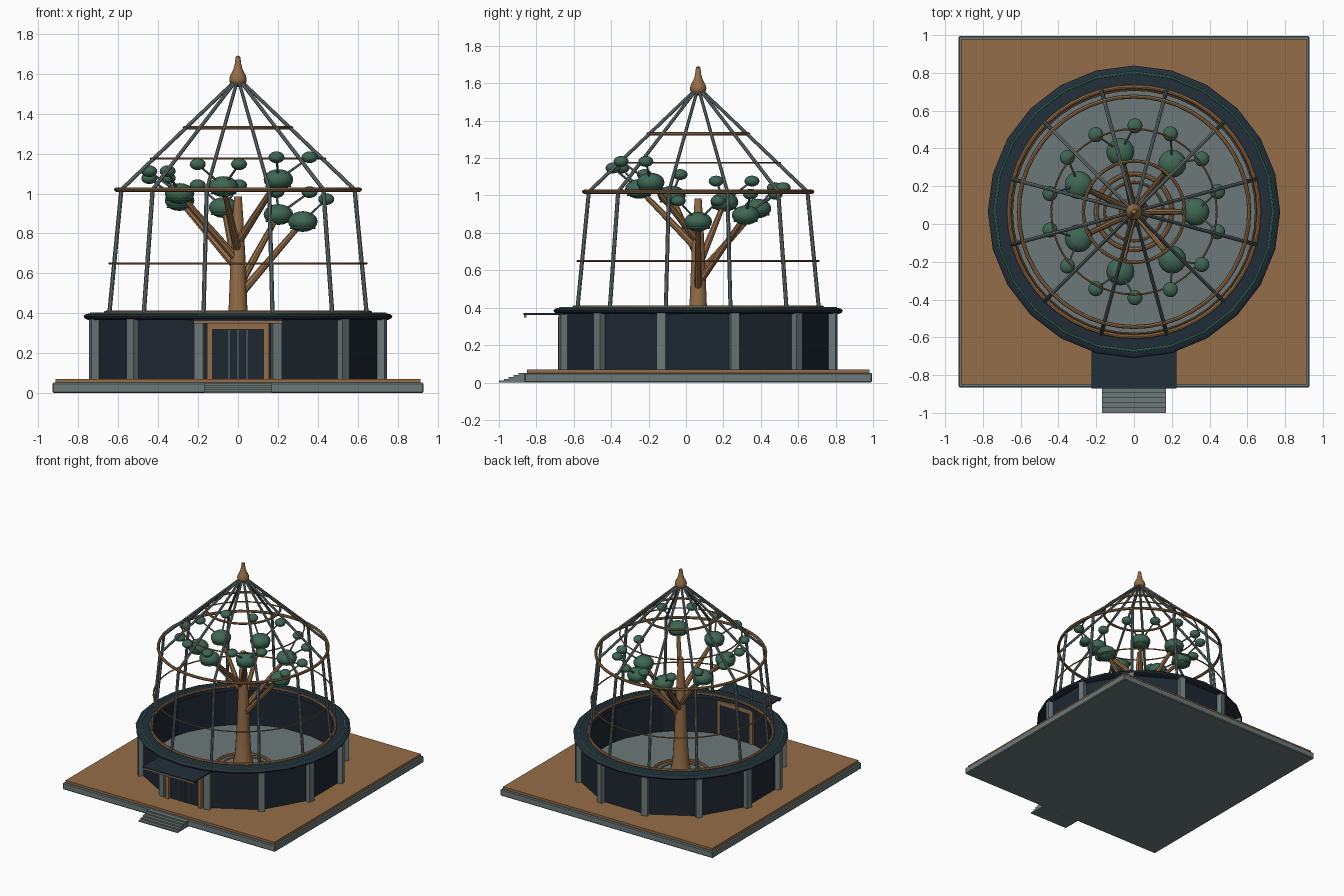
import bpy, bmesh, math
from mathutils import Vector

if "Cube" in bpy.data.objects:
    bpy.data.objects.remove(bpy.data.objects["Cube"])

CY = 0.065                      # centre of the round pavilion in y
C = Vector((0, CY, 0))
FLOOR = 0.07


def material(name, rgb):
    m = bpy.data.materials.new(name)
    m.diffuse_color = (*rgb, 1)
    m.use_nodes = True
    m.node_tree.nodes["Principled BSDF"].inputs["Base Color"].default_value = m.diffuse_color
    return m


WOOD = material("warm_wood", (0.30, 0.155, 0.065))
STONE = material("grey_stone", (0.15, 0.19, 0.19))
NAVY = material("dark_navy", (0.016, 0.028, 0.042))
GLASS = material("dark_glass", (0.013, 0.021, 0.031))
LEAF = material("leaf_green", (0.05, 0.135, 0.09))
BRIGHT = material("bright_green", (0.055, 0.25, 0.15))


def finish(name, bm, mat, smooth=True):
    bmesh.ops.recalc_face_normals(bm, faces=bm.faces)
    me = bpy.data.meshes.new(name)
    bm.to_mesh(me)
    bm.free()
    me.materials.append(mat)
    ob = bpy.data.objects.new(name, me)
    bpy.context.collection.objects.link(ob)
    if smooth:
        bpy.ops.object.select_all(action='DESELECT')
        ob.select_set(True)
        bpy.context.view_layer.objects.active = ob
        bpy.ops.object.shade_smooth_by_angle(angle=math.radians(35))
    return ob


def box(name, x0, x1, y0, y1, z0, z1, mat, bevel=0):
    bm = bmesh.new()
    bmesh.ops.create_cube(bm, size=1)
    for v in bm.verts:
        v.co = Vector(((x0 + x1) / 2 + v.co.x * (x1 - x0),
                       (y0 + y1) / 2 + v.co.y * (y1 - y0),
                       (z0 + z1) / 2 + v.co.z * (z1 - z0)))
    if bevel:
        bmesh.ops.bevel(bm, geom=bm.edges[:], offset=bevel, segments=1, affect='EDGES')
    return finish(name, bm, mat, False)


def lathe(name, profile, segs, mat, closed=False, turn=0, smooth=True):
    """Spin (radius, z) points around the pavilion axis."""
    bm = bmesh.new()
    rings = []
    for i in range(segs):
        a = math.tau * i / segs + turn
        rings.append([bm.verts.new((r * math.cos(a), CY + r * math.sin(a), z))
                      for r, z in profile])
    n = len(profile)
    for i in range(segs):
        p, q = rings[i], rings[(i + 1) % segs]
        for j in range(n if closed else n - 1):
            k = (j + 1) % n
            bm.faces.new((p[j], q[j], q[k], p[k]))
    bmesh.ops.remove_doubles(bm, verts=bm.verts, dist=1e-5)
    return finish(name, bm, mat, smooth)


def hoop(name, radius, z, thick, mat, segs=48):
    prof = [(radius + thick * math.cos(math.tau * k / 8),
             z + thick * math.sin(math.tau * k / 8)) for k in range(8)]
    return lathe(name, prof, segs, mat, closed=True)


def rod(name, a, b, r0, r1, mat, sides=8):
    a, b = Vector(a), Vector(b)
    bm = bmesh.new()
    bmesh.ops.create_cone(bm, cap_ends=True, segments=sides, radius1=r0, radius2=r1,
                          depth=(b - a).length)
    rot = (b - a).to_track_quat('Z', 'Y').to_matrix()
    bmesh.ops.rotate(bm, cent=(0, 0, 0), matrix=rot, verts=bm.verts)
    bmesh.ops.translate(bm, vec=(a + b) / 2, verts=bm.verts)
    return finish(name, bm, mat, True)


def blob(name, c, r, h, mat):
    bm = bmesh.new()
    bmesh.ops.create_uvsphere(bm, u_segments=16, v_segments=10, radius=1)
    for v in bm.verts:
        v.co = Vector((v.co.x * r, v.co.y * r, v.co.z * h)) + Vector(c)
    return finish(name, bm, mat, True)


def polar(r, a, z):
    return C + Vector((r * math.cos(a), r * math.sin(a), z))


# Square base, deck and front steps
box("base_slab", -0.93, 0.93, CY - 0.93, CY + 0.93, 0, 0.052, STONE, 0.006)
box("wood_deck", -0.915, 0.915, CY - 0.915, CY + 0.915, 0.05, FLOOR, WOOD)
for i in range(5):
    box("front_step", -0.17, 0.17, -1.0 + 0.026 * i, -0.86, 0.01 * i, 0.01 * (i + 1), STONE)

# Round floor, glazed wall and rim roof
lathe("inner_floor", [(0, 0.08), (0.70, 0.08), (0.70, 0.06), (0, 0.06)], 48, STONE)
lathe("glass_wall", [(0.735, FLOOR), (0.735, 0.375), (0.715, 0.375), (0.715, FLOOR)], 12,
      GLASS, True, math.radians(15), False)
lathe("rim_roof", [(0.65, 0.372), (0.75, 0.366), (0.768, 0.374), (0.774, 0.385),
                   (0.762, 0.396), (0.74, 0.40), (0.65, 0.40)], 24, NAVY, True)
hoop("rim_green_line", 0.737, 0.399, 0.006, BRIGHT, 24)
hoop("rim_wood_curb", 0.662, 0.402, 0.011, WOOD)

# Columns and cage ribs, twelve around
for i in range(12):
    a = math.radians(15 + 30 * i)
    col = box("wall_column", -0.024, 0.024, -0.024, 0.024, FLOOR, 0.372, STONE)
    col.location = polar(0.742, a, 0)
    col.rotation_euler.z = a
    rod("lower_rib", polar(0.668, a, 0.395), polar(0.605, a, 1.02), 0.011, 0.011, STONE)
    rod("upper_rib", polar(0.605, a, 1.02), polar(0.015, a, 1.565), 0.010, 0.009, STONE)

# Cage hoops and finial
for r, z, t in ((0.645, 0.65, 0.005), (0.61, 1.02, 0.011), (0.438, 1.175, 0.005),
                (0.268, 1.33, 0.009)):
    hoop("cage_hoop", r, z, t, WOOD)
lathe("roof_finial", [(0, 1.535), (0.028, 1.54), (0.042, 1.56), (0.044, 1.575),
                      (0.038, 1.595), (0.024, 1.62), (0.016, 1.65), (0.012, 1.685),
                      (0, 1.692)], 16, WOOD)

# Entrance: doors, frame and canopy
WY = CY - 0.71
box("door_leaves", -0.135, 0.135, WY - 0.018, WY + 0.03, FLOOR, 0.32, GLASS)
for s in (-1, 1):
    x = 0.142 * s
    box("door_post", x - 0.014, x + 0.014, WY - 0.04, WY + 0.035, FLOOR, 0.345, WOOD)
    box("door_handle_bar", 0.045 * s - 0.002, 0.045 * s + 0.002, WY - 0.024, WY - 0.016,
        FLOOR, 0.315, STONE)
box("door_centre_bar", -0.002, 0.002, WY - 0.024, WY - 0.016, FLOOR, 0.315, STONE)
box("door_header", -0.156, 0.156, WY - 0.04, WY + 0.035, 0.318, 0.35, WOOD)
box("canopy", -0.225, 0.225, -0.87, WY, 0.362, 0.372, NAVY)
box("canopy_edge_beam", -0.222, 0.222, -0.866, -0.852, 0.348, 0.363, WOOD)

# Tree: planter rings and trunk
hoop("planter_ring", 0.20, 0.085, 0.012, WOOD)
hoop("planter_inner_ring", 0.155, 0.082, 0.007, WOOD)
lathe("trunk", [(0, 0.075), (0.08, 0.075), (0.06, 0.18), (0.05, 0.35), (0.044, 0.5),
                (0.036, 0.7), (0.027, 0.87), (0.019, 0.985), (0, 0.985)], 14, WOOD)

# Seven rising branches, each with a leaf pad and two small buds
for i in range(7):
    a = math.tau * i / 7
    z = 0.86 + 0.035 * i
    tip = polar(0.325, a, z)
    rod("branch", polar(0.015, a, 0.50 + 0.045 * i), tip, 0.021, 0.013, WOOD)
    blob("leaf_pad", tip, 0.074, 0.052, LEAF)
    band = hoop("leaf_pad_band", 0.060, z - 0.033, 0.005, BRIGHT, 20)
    band.location = tip - Vector((0, CY, z))
    for s in (-1, 1):
        bud = polar(0.455, a + s * math.radians(13.5), z + 0.112)
        rod("twig", tip, bud, 0.007, 0.005, STONE, 6)
        blob("leaf_bud", bud, 0.040, 0.029, LEAF)
